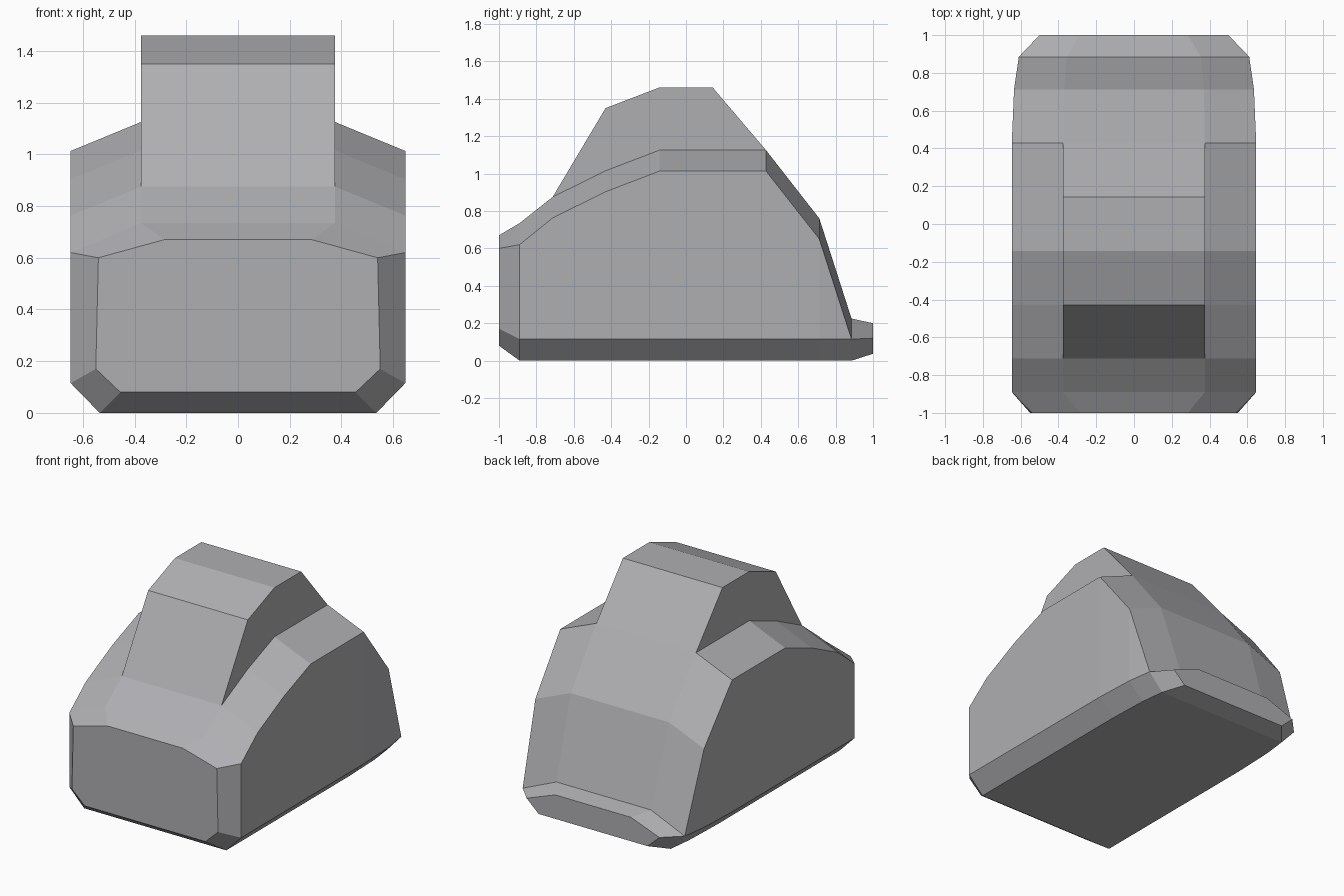
import bpy, bmesh

# Half cross-sections from front to back:
# y, (floor x, z), (side bottom x, z), side top (x, z), (shoulder x, z), roof z
SECTIONS = [
    (-1.00, (0.455, 0.08), (0.55, 0.17), (0.54, 0.60), (0.285, 0.67), 0.67),
    (-0.89, (0.535, 0), (0.647, 0.115), (0.647, 0.62), (0.375, 0.735), 0.735),
    (-0.713, (0.535, 0), (0.647, 0.115), (0.647, 0.763), (0.375, 0.875), 0.875),
    (-0.43, (0.535, 0), (0.647, 0.115), (0.647, 0.903), (0.375, 1.015), 1.35),
    (-0.143, (0.535, 0), (0.647, 0.115), (0.647, 1.013), (0.375, 1.125), 1.46),
    (0.143, (0.535, 0), (0.647, 0.115), (0.647, 1.013), (0.375, 1.125), 1.46),
    (0.428, (0.535, 0), (0.647, 0.115), (0.647, 1.013), (0.375, 1.125), 1.125),
    (0.713, (0.525, 0), (0.635, 0.115), (0.635, 0.65), (0.37, 0.76), 0.76),
    (0.885, (0.505, 0), (0.61, 0.115), (0.61, 0.115), (0.355, 0.225), 0.225),
    (1.00, (0.41, 0.037), (0.50, 0.12), (0.50, 0.12), (0.285, 0.20), 0.20),
]


def section_ring(bm, y, floor, low, top, shoulder, roof):
    """Mirror one half section into a closed ring of vertices."""
    half = [floor, low, top, shoulder, (shoulder[0], roof)]
    ring = half + [(-x, z) for x, z in reversed(half)]
    return [bm.verts.new((x, y, z)) for x, z in ring]


# Body with raised cabin, lofted through the sections
bm = bmesh.new()
rings = [section_ring(bm, *s) for s in SECTIONS]
for a, b in zip(rings, rings[1:]):
    for i in range(len(a)):
        j = (i + 1) % len(a)
        bm.faces.new((a[i], a[j], b[j], b[i]))

# Front and back end faces
bm.faces.new(rings[0])
bm.faces.new(rings[-1])

# Collapse cabin sides where the roof meets the shoulders
bmesh.ops.remove_doubles(bm, verts=bm.verts[:], dist=0.001)
bmesh.ops.recalc_face_normals(bm, faces=bm.faces[:])

mesh = bpy.data.meshes.new("body_with_cabin")
bm.to_mesh(mesh)
bm.free()
body = bpy.data.objects.new("body_with_cabin", mesh)
bpy.context.collection.objects.link(body)

# Dark grey paint
paint = bpy.data.materials.new("dark_grey")
paint.diffuse_color = (0.43, 0.43, 0.45, 1)
mesh.materials.append(paint)
